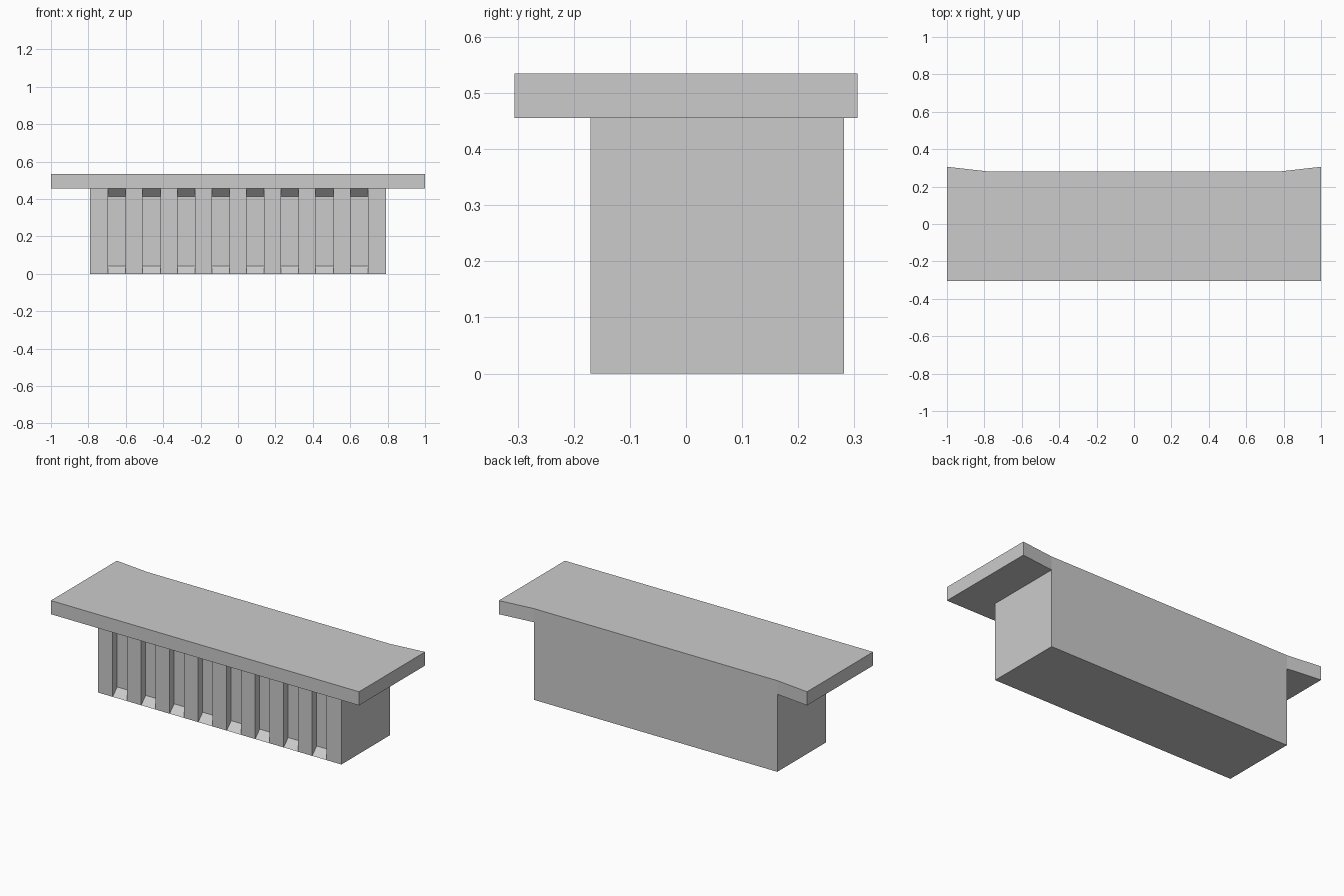
import bpy, bmesh

if "Cube" in bpy.data.objects:
    bpy.data.objects.remove(bpy.data.objects["Cube"])

HALF_W, FRONT, BACK = 0.79, -0.17, 0.282      # base footprint
BASE_H, TOP_H = 0.455, 0.535
GROOVES, PITCH, GROOVE_W, DEPTH = 8, 0.185, 0.094, 0.042
SLAB_Y = 0.306


def finish(name, bm):
    bmesh.ops.remove_doubles(bm, verts=bm.verts, dist=1e-5)
    bmesh.ops.recalc_face_normals(bm, faces=bm.faces)
    mesh = bpy.data.meshes.new(name)
    bm.to_mesh(mesh)
    bm.free()
    obj = bpy.data.objects.new(name, mesh)
    bpy.context.collection.objects.link(obj)
    return obj


def face(bm, points):
    bm.faces.new([bm.verts.new(p) for p in points])


# Top slab: rectangle with a shallow recess along the back edge
bm = bmesh.new()
outline = [(-1, -SLAB_Y), (1, -SLAB_Y), (1, SLAB_Y), (HALF_W, BACK),
           (-HALF_W, BACK), (-1, SLAB_Y)]
face(bm, [(x, y, BASE_H) for x, y in outline])
ext = bmesh.ops.extrude_face_region(bm, geom=bm.faces[:])
bmesh.ops.translate(bm, vec=(0, 0, TOP_H - BASE_H),
                    verts=[v for v in ext["geom"] if isinstance(v, bmesh.types.BMVert)])
finish("top_slab", bm)

# Fluted base: alternating flat ribs and grooves with sloped ends
bm = bmesh.new()
xs = [-HALF_W]
for i in range(GROOVES):
    c = (i - (GROOVES - 1) / 2) * PITCH
    xs += [c - GROOVE_W / 2, c + GROOVE_W / 2]
xs.append(HALF_W)

flat = [(FRONT, 0), (FRONT, BASE_H)]
groove = [(FRONT, 0), (FRONT + DEPTH, DEPTH),
          (FRONT + DEPTH, BASE_H - DEPTH), (FRONT, BASE_H)]
for i, (x0, x1) in enumerate(zip(xs, xs[1:])):
    profile = groove if i % 2 else flat
    for (ya, za), (yb, zb) in zip(profile, profile[1:]):
        face(bm, [(x0, ya, za), (x1, ya, za), (x1, yb, zb), (x0, yb, zb)])
    if i % 2:                                  # groove side walls
        for x in (x0, x1):
            face(bm, [(x, y, z) for y, z in groove])

# Base bottom, top, back and ends
for z in (0, BASE_H):
    face(bm, [(x, FRONT, z) for x in xs] + [(HALF_W, BACK, z), (-HALF_W, BACK, z)])
face(bm, [(-HALF_W, BACK, 0), (HALF_W, BACK, 0),
          (HALF_W, BACK, BASE_H), (-HALF_W, BACK, BASE_H)])
for x in (-HALF_W, HALF_W):
    face(bm, [(x, FRONT, 0), (x, BACK, 0), (x, BACK, BASE_H), (x, FRONT, BASE_H)])
finish("fluted_base", bm)
